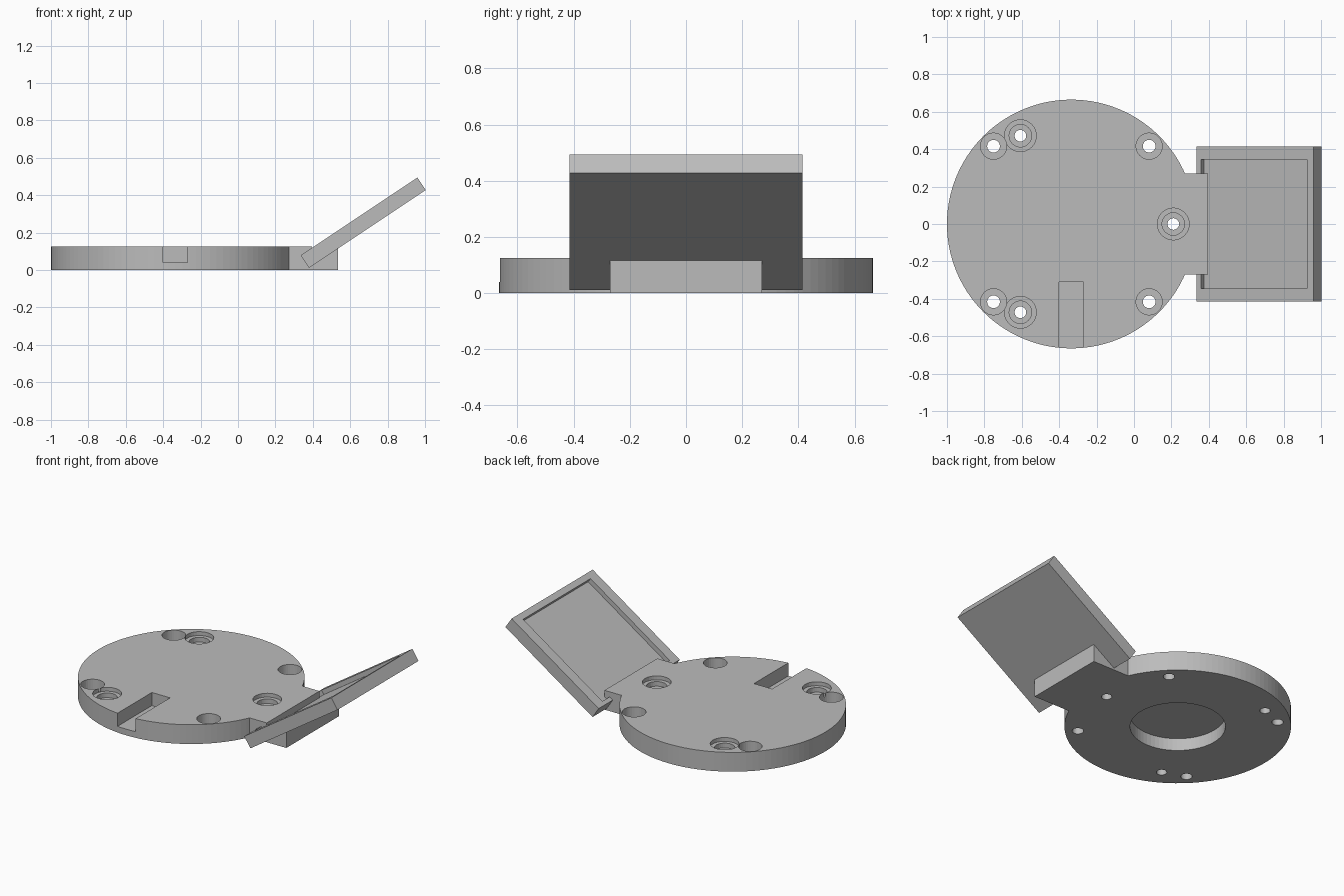
import bpy, bmesh
from math import cos, sin, pi, atan2
from mathutils import Matrix, Vector

cube = bpy.data.objects.get("Cube")
if cube:
    bpy.data.objects.remove(cube, do_unlink=True)

grey = bpy.data.materials.new("plain_grey")
grey.use_nodes = True
GREY = (0.5, 0.5, 0.5, 1)
grey.diffuse_color = GREY
grey.node_tree.nodes["Principled BSDF"].inputs["Base Color"].default_value = GREY


def finish(bm, name):
    bmesh.ops.recalc_face_normals(bm, faces=bm.faces)
    mesh = bpy.data.meshes.new(name)
    bm.to_mesh(mesh)
    bm.free()
    mesh.materials.append(grey)
    obj = bpy.data.objects.new(name, mesh)
    bpy.context.collection.objects.link(obj)
    return obj


def box(name, low, high):
    low, high = Vector(low), Vector(high)
    bm = bmesh.new()
    bmesh.ops.create_cube(bm, size=1)
    bmesh.ops.scale(bm, vec=high - low, verts=bm.verts)
    bmesh.ops.translate(bm, vec=(low + high) / 2, verts=bm.verts)
    return finish(bm, name)


def turned(name, x, y, profile, sides):
    """Stepped solid of revolution from (radius, height) pairs, bottom to top."""
    bm = bmesh.new()
    rings = [[bm.verts.new((x + r * cos(2 * pi * i / sides), y + r * sin(2 * pi * i / sides), z))
              for i in range(sides)] for r, z in profile]
    for a, b in zip(rings, rings[1:]):
        for i in range(sides):
            j = (i + 1) % sides
            bm.faces.new((a[i], a[j], b[j], b[i]))
    bm.faces.new(rings[0])
    bm.faces.new(rings[-1])
    return finish(bm, name)


def prism(name, outline, half_width):
    """Side outline in x and z, extruded across y."""
    bm = bmesh.new()
    face = bm.faces.new([bm.verts.new((x, -half_width, z)) for x, z in outline])
    new = bmesh.ops.extrude_face_region(bm, geom=[face])["geom"]
    bmesh.ops.translate(bm, vec=(0, 2 * half_width, 0),
                        verts=[v for v in new if isinstance(v, bmesh.types.BMVert)])
    return finish(bm, name)


def combine(target, tool, operation):
    mod = target.modifiers.new(operation, "BOOLEAN")
    mod.operation, mod.solver, mod.object = operation, "EXACT", tool
    bpy.context.view_layer.objects.active = target
    bpy.ops.object.modifier_apply(modifier=mod.name)
    bpy.data.objects.remove(tool, do_unlink=True)


CX, RADIUS, TOP = -0.335, 0.665, 0.125

# Round base with the tab that carries the tilted tray
base = turned("round_base", CX, 0, [(RADIUS, 0), (RADIUS, TOP)], 112)
tab = prism("tray_tab", [(0.0, 0), (0.535, 0), (0.535, 0.145), (0.395, 0.053),
                         (0.395, TOP), (0.0, TOP)], 0.27)
combine(base, tab, "UNION")

# Round recess underneath and slot at the front rim
combine(base, turned("recess_cutter", CX, 0, [(0.28, -0.1), (0.28, 0.08)], 64), "DIFFERENCE")
combine(base, box("slot_cutter", (-0.4, -0.8, 0.04), (-0.27, -0.31, 0.3)), "DIFFERENCE")

# Four counterbored holes
for sx in (-1, 1):
    for sy in (-1, 1):
        bore = [(0.034, -0.1), (0.034, 0.05), (0.07, 0.05), (0.07, 0.3)]
        combine(base, turned("bore_cutter", CX + sx * 0.416, sy * 0.416, bore, 32), "DIFFERENCE")

# Three double-stepped holes
for k in range(3):
    a = 2 * pi * k / 3
    bore = [(0.031, -0.1), (0.031, 0.07), (0.06, 0.07), (0.06, 0.1), (0.085, 0.1), (0.085, 0.3)]
    combine(base, turned("step_cutter", CX + 0.545 * cos(a), 0.545 * sin(a), bore, 32), "DIFFERENCE")

# Tilted tray with a shallow pocket
tray = box("tilted_tray", (0, -0.415, -0.08), (0.75, 0.415, 0))
combine(tray, box("pocket_cutter", (0.027, -0.345, -0.03), (0.71, 0.345, 0.1)), "DIFFERENCE")
tray.data.transform(Matrix.Translation((0.335, 0, 0.078)) @ Matrix.Rotation(-atan2(2, 3), 4, "Y"))
